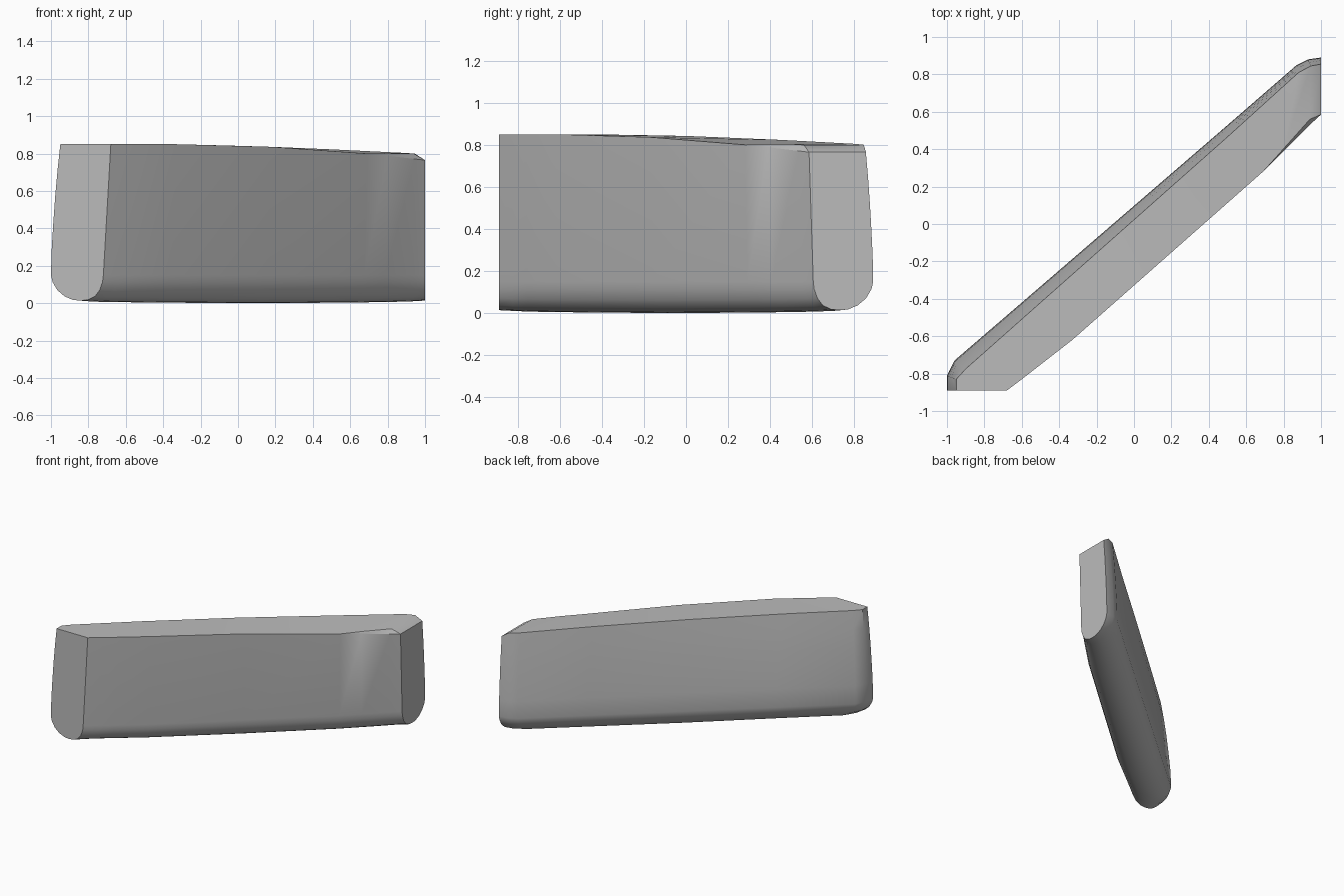
import bpy
import bmesh
import math
from mathutils import Vector

default_cube = bpy.data.objects.get("Cube")
if default_cube:
    bpy.data.objects.remove(default_cube, do_unlink=True)


def make_material(name, colour):
    material = bpy.data.materials.new(name)
    material.use_nodes = True
    material.diffuse_color = colour
    material.node_tree.nodes["Principled BSDF"].inputs["Base Color"].default_value = colour
    return material


# Rails of the slanting slab, running from its right end to its left end
back_base = [(-1, -.89), (-1, -.81), (-.96, -.73), (-.53, -.36),
             (-.02, .08), (.49, .52), (.87, .85), (.93, .88), (1, .89)]
back_top = [(-.95, -.89, .85), (-.95, -.83, .85), (-.9, -.775, .85), (-.53, -.447, .85),
            (-.02, .005, .842), (.49, .457, .823), (.88, .81, .804), (.945, .845, .8), (1, .855, .765)]
front_top = [(-.68, -.89, .85), (-.6, -.83, .85), (-.51, -.76, .85), (-.33, -.62, .85),
             (.18, -.17, .836), (.69, .28, .8), (.8, .39, .788), (.945, .535, .771), (1, .585, .765)]

# The bevelled corner has its own inner edge
front_rim = list(front_top)
front_rim[-3:-1] = [(.8, .403, .802), (.94, .56, .8)]

# Rounded underside: share of the width from back to front, and height
underside = [(0, .15), (.03, .11), (.12, .062), (.26, .025), (.42, .004), (.55, 0),
             (.7, .004), (.84, .025), (.93, .062), (.985, .11), (1, .15)]
# Bulging back wall: share of the way out, and share of the way down
back_wall = [(.3, .2), (.55, .4), (.75, .6), (.92, .8)]


def cross_section(index):
    u = index / (len(back_top) - 1)
    lift = .014 * abs(2 * u - 1)
    top = Vector(back_top[index])
    front = Vector(front_top[index])
    rim = Vector(front_rim[index])
    base_back = Vector((*back_base[index], 0))
    base_front = Vector((front.x - .04 * (1 - u), front.y + .02 * u, 0))
    points = [top]
    for out, down in back_wall:
        point = top.lerp(base_back, out)
        point.z = top.z + (underside[0][1] - top.z) * down
        points.append(point)
    for share, height in underside:
        point = base_back.lerp(base_front, share)
        point.z = height + lift * (1 - height / underside[0][1])
        points.append(point)
    return points + [front, rim]


# Loft the slab through its cross sections and cap both ends
bm = bmesh.new()
rings = [[bm.verts.new(p) for p in cross_section(i)] for i in range(len(back_top))]
for ring, following in zip(rings, rings[1:]):
    count = len(ring)
    for j in range(count):
        k = (j + 1) % count
        bm.faces.new((ring[j], ring[k], following[k], following[j]))
bm.faces.new(rings[0])
bm.faces.new(rings[-1])
bmesh.ops.remove_doubles(bm, verts=bm.verts, dist=.0005)
bmesh.ops.recalc_face_normals(bm, faces=bm.faces)

mesh = bpy.data.meshes.new("slanted_slab")
bm.to_mesh(mesh)
bm.free()
slab = bpy.data.objects.new("slanted_slab", mesh)
bpy.context.collection.objects.link(slab)
mesh.materials.append(make_material("plain grey", (.5, .5, .5, 1)))

# Smooth the curved walls while keeping the top and end edges crisp
bpy.ops.object.select_all(action="DESELECT")
slab.select_set(True)
bpy.context.view_layer.objects.active = slab
bpy.ops.object.shade_smooth_by_angle(angle=math.radians(35))
